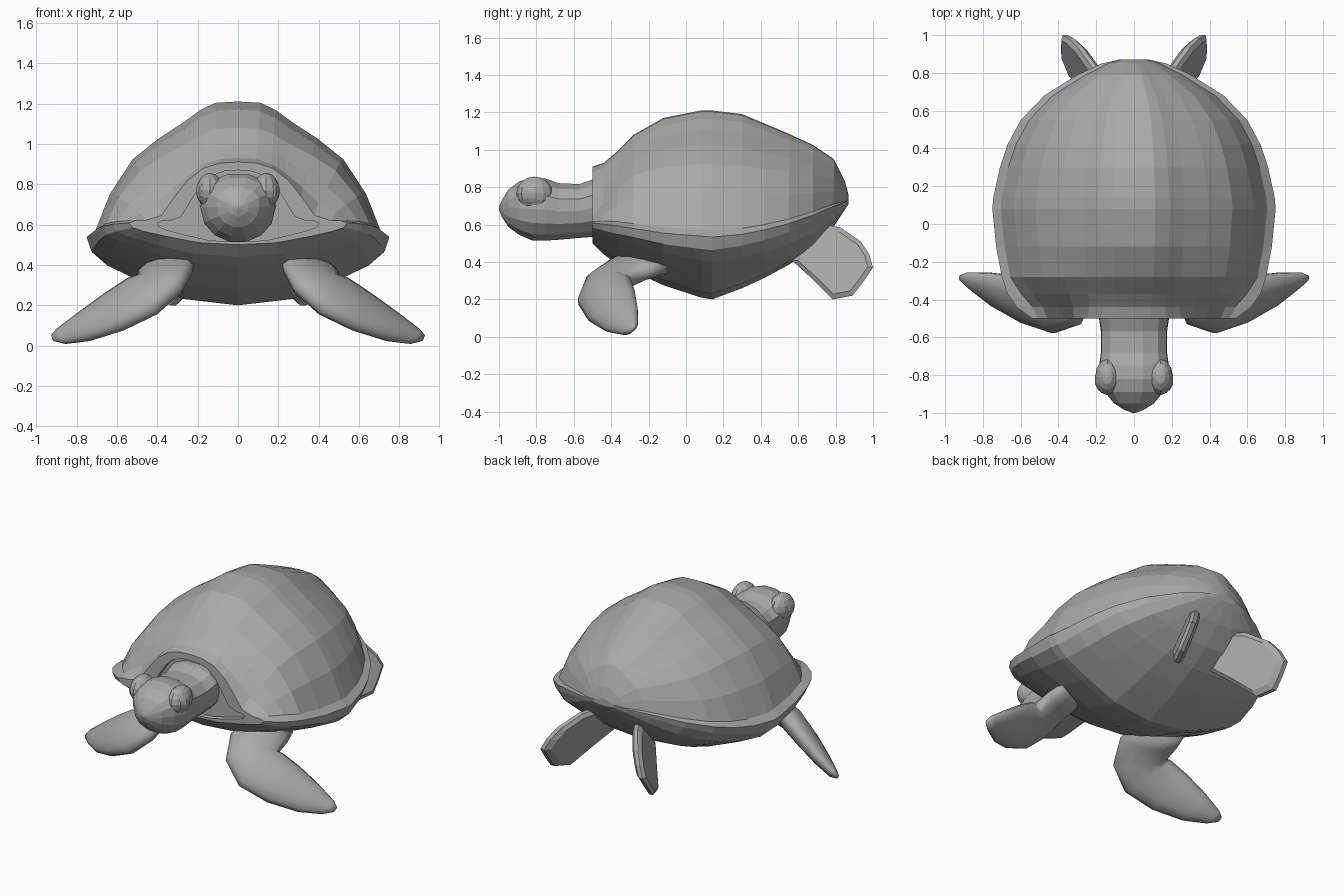
import bpy, bmesh, math
from mathutils import Vector

old = bpy.data.objects.get("Cube")
if old:
    bpy.data.objects.remove(old, do_unlink=True)

grey = bpy.data.materials.new("plain grey")
grey.use_nodes = True
grey.diffuse_color = (0.4, 0.4, 0.4, 1)
grey.node_tree.nodes["Principled BSDF"].inputs["Base Color"].default_value = (0.4, 0.4, 0.4, 1)


def finish(bm, name, smooth=False, mirror=False):
    bmesh.ops.recalc_face_normals(bm, faces=bm.faces)
    mesh = bpy.data.meshes.new(name)
    bm.to_mesh(mesh)
    bm.free()
    mesh.materials.append(grey)
    for p in mesh.polygons:
        p.use_smooth = smooth
    ob = bpy.data.objects.new(name, mesh)
    bpy.context.collection.objects.link(ob)
    if mirror:
        ob.modifiers.new("Mirror", 'MIRROR')
    return ob


def loft(rings, name, **options):
    """Skin a list of equal-sized point rings and cap both ends."""
    bm = bmesh.new()
    rows = [[bm.verts.new(p) for p in ring] for ring in rings]
    for a, b in zip(rows, rows[1:]):
        for i in range(len(a)):
            j = (i + 1) % len(a)
            bm.faces.new((a[i], a[j], b[j], b[i]))
    bm.faces.new(rows[0])
    bm.faces.new(rows[-1])
    return finish(bm, name, **options)


# Shell: stations along y with half width, rim height, top and bottom heights
dome = [(0, 1), (.16, .99), (.27, .93), (.38, .84), (.56, .71), (.74, .55), (.9, .28), (1, 0)]
belly = [(1, .1), (.97, .29), (.87, .44), (.65, .66), (.36, .91), (0, 1)]
arch = [(0, .91), (.09, .905), (.17, .88), (.25, .82), (.32, .73), (.38, .645), (.46, .62), (.51, .62)]
stations = [  # y, width, rim, top, bottom, amount of neck arch
    (-.5, .54, .62, .91, .50, 1), (-.44, .62, .62, .96, .44, .6),
    (-.37, .67, .615, 1.015, .39, .25), (-.28, .70, .605, 1.08, .35, 0),
    (-.12, .73, .585, 1.17, .275, 0), (.08, .75, .575, 1.21, .21, 0),
    (.14, .745, .57, 1.21, .2, 0), (.3, .71, .58, 1.19, .26, 0),
    (.42, .67, .60, 1.14, .315, 0), (.55, .60, .63, 1.085, .385, 0),
    (.68, .475, .67, 1.025, .475, 0), (.79, .30, .71, .95, .59, 0),
    (.85, .17, .725, .83, .68, 0), (.87, .08, .735, .755, .71, 0)]


def shell_ring(y, w, rim, top, bottom, k):
    lip = min(.045, w * .2)
    half = []
    for (u, v), (ax, az) in zip(dome, arch):
        x, z = u * (w - lip), rim + v * (top - rim)
        half.append((x + (ax - x) * k, y, z + (az - z) * k))
    # The underside grows fuller toward the back
    power = 1 - .5 * max(0, y)
    for u, v in belly:
        depth = v ** power if u < .9 else v
        half.append((u * w, y, rim - depth * (rim - bottom)))
    return half + [(-x, yy, z) for x, yy, z in reversed(half[1:-1])]


rings = [shell_ring(*s) for s in stations]
inner = [(x * .74, y, .6 + (z - .6) * .87) for x, y, z in rings[0]]
recess = [(x, y + .035, z) for x, y, z in inner]
loft([recess, inner] + rings, "shell")

# Head and neck: egg-shaped sections, full above and narrow toward the chin
head = [(-.42, .19, .54, .85), (-.5, .185, .53, .845), (-.57, .175, .525, .82),
        (-.68, .175, .515, .825), (-.75, .185, .51, .85), (-.82, .185, .51, .855),
        (-.89, .155, .54, .835), (-.95, .105, .585, .79), (-.985, .05, .64, .73),
        (-1.0, .008, .68, .695)]
rings = []
for y, w, low, high in head:
    ring = []
    for i in range(14):
        a = math.tau * i / 14
        s, c = math.sin(a), math.cos(a)
        fullness = 1 + .2 * max(0, s)
        ring.append((w * c * fullness, y, (low + high) / 2 + s * (high - low) / 2))
    rings.append(ring)
loft(rings, "head_and_neck")


def ball(name, centre, size, segments, levels):
    bm = bmesh.new()
    bmesh.ops.create_uvsphere(bm, u_segments=segments, v_segments=levels, radius=1)
    for v in bm.verts:
        v.co = Vector(centre) + Vector((v.co.x * size[0], v.co.y * size[1], v.co.z * size[2]))
    finish(bm, name, mirror=True)


# Eyelids with the eyeballs showing through
ball("eyelids", (.14, -.81, .768), (.066, .097, .088), 12, 8)
ball("eyeballs", (.16, -.825, .765), (.05, .068, .066), 10, 8)

# Front flippers: leading edge, trailing edge and half thickness per section
flipper = [((.22, -.22, .42), (.48, -.10, .37), .065), ((.22, -.39, .40), (.50, -.19, .34), .07),
           ((.28, -.53, .29), (.51, -.30, .31), .075), ((.41, -.575, .17), (.54, -.30, .32), .075),
           ((.58, -.52, .085), (.65, -.275, .25), .066), ((.745, -.43, .03), (.78, -.26, .16), .05),
           ((.86, -.34, .012), (.895, -.262, .08), .03), ((.915, -.30, .025), (.925, -.275, .05), .012)]
middles = [(Vector(a) + Vector(b)) / 2 for a, b, t in flipper]
rings = []
for i, (a, b, t) in enumerate(flipper):
    chord = (Vector(b) - Vector(a)) / 2
    along = middles[min(i + 1, len(middles) - 1)] - middles[max(i - 1, 0)]
    normal = chord.cross(along).normalized()
    rings.append([middles[i] + chord * math.cos(q) + normal * t * math.sin(q)
                  for q in (math.tau * n / 12 for n in range(12))])
loft(rings, "front_flippers", smooth=True, mirror=True)

# Rear flippers: leaning flat paddles with chamfered edges
paddle = [(.565, .41), (.66, .51), (.75, .6), (.825, .585), (.935, .51), (.98, .44),
          (1.0, .37), (.945, .29), (.89, .22), (.785, .2), (.68, .305)]
rings = []
for side, scale in ((-.035, .86), (-.014, 1), (.014, 1), (.035, .86)):
    ring = []
    for y, z in paddle:
        y, z = .8 + (y - .8) * scale, .4 + (z - .4) * scale
        ring.append((.21 + .48 * (y - .7) - .35 * (z - .4) + side, y, z))
    rings.append(ring)
loft(rings, "rear_flippers", mirror=True)
